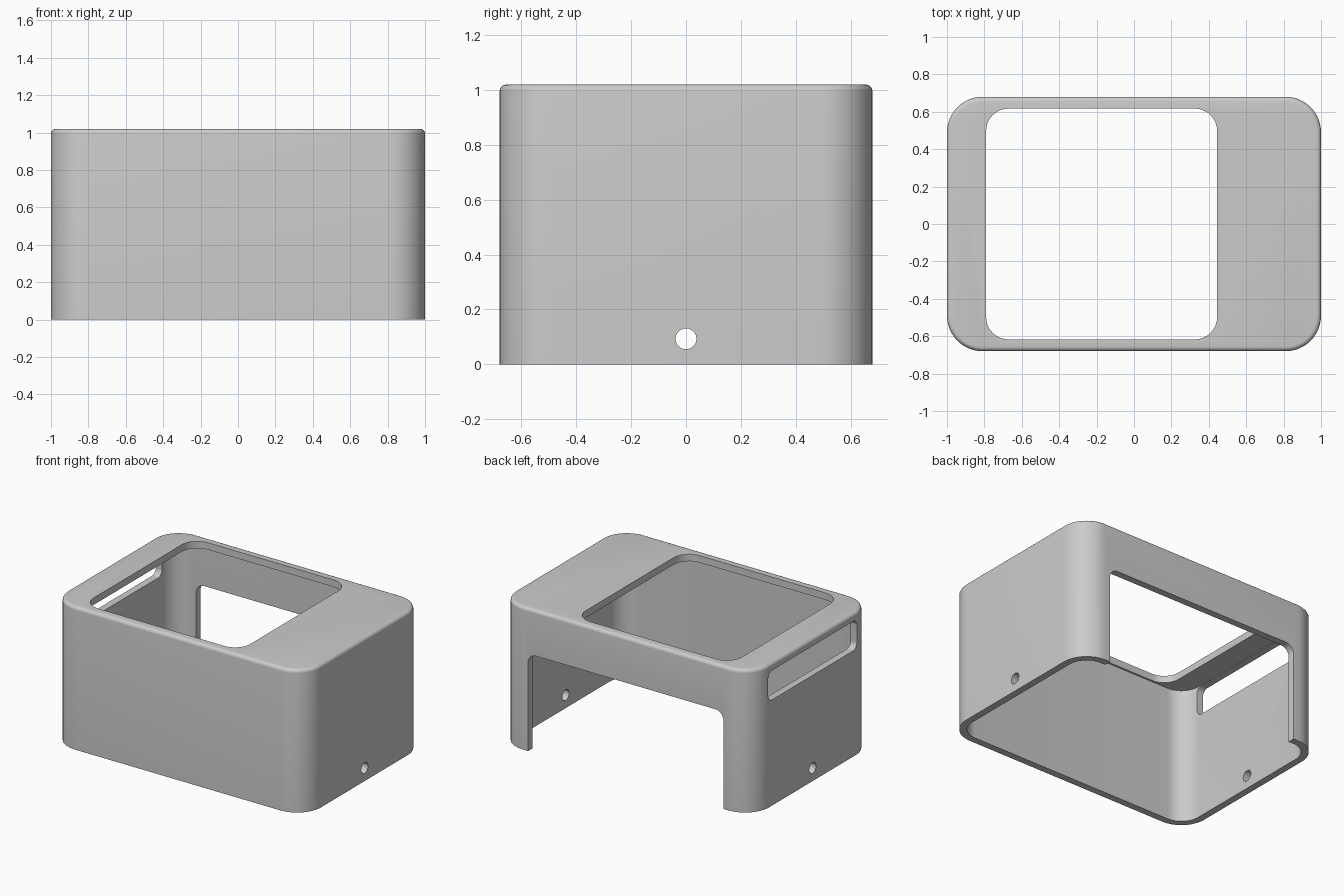
import bpy, bmesh
from math import sin, cos, pi, radians
from mathutils import Matrix, Vector

LENGTH, DEPTH, HEIGHT = 2.0, 1.36, 1.02
WALL, CORNER, FILLET = 0.05, 0.19, 0.025

if "Cube" in bpy.data.objects:
    bpy.data.objects.remove(bpy.data.objects["Cube"], do_unlink=True)

grey = bpy.data.materials.new("plain grey")
grey.use_nodes = True
colour = (0.6, 0.6, 0.6, 1)
grey.diffuse_color = colour
grey.node_tree.nodes["Principled BSDF"].inputs["Base Color"].default_value = colour


def rounded_rect(w, h, r, steps=12):
    """Counter-clockwise outline of a rounded rectangle centred on the origin."""
    points = []
    for i, (sx, sy) in enumerate([(1, 1), (-1, 1), (-1, -1), (1, -1)]):
        for k in range(steps + 1):
            a = (i + k / steps) * pi / 2
            points.append((sx * (w / 2 - r) + r * cos(a), sy * (h / 2 - r) + r * sin(a)))
    return points


def loft(name, w, h, r, levels, matrix=Matrix()):
    """Stack rounded rectangles at (inset, height) levels into a closed solid."""
    bm = bmesh.new()
    rings = [[bm.verts.new((x, y, z)) for x, y in rounded_rect(w - 2 * d, h - 2 * d, r - d)]
             for d, z in levels]
    n = len(rings[0])
    for low, high in zip(rings, rings[1:]):
        for i in range(n):
            j = (i + 1) % n
            bm.faces.new((low[i], low[j], high[j], high[i]))
    bm.faces.new(rings[0][::-1])
    bm.faces.new(rings[-1])
    bmesh.ops.transform(bm, matrix=matrix, verts=bm.verts)
    bmesh.ops.recalc_face_normals(bm, faces=bm.faces)
    mesh = bpy.data.meshes.new(name)
    bm.to_mesh(mesh)
    bm.free()
    mesh.materials.append(grey)
    obj = bpy.data.objects.new(name, mesh)
    bpy.context.collection.objects.link(obj)
    return obj


def place(x, y, z, axis="Z"):
    """Matrix that points a cutter along the given axis at a position."""
    turn = {"Z": Matrix(),
            "X": Matrix(((0, 0, 1, 0), (1, 0, 0, 0), (0, 1, 0, 0), (0, 0, 0, 1))),
            "Y": Matrix.Rotation(radians(90), 4, "X")}[axis]
    return Matrix.Translation(Vector((x, y, z))) @ turn


# Outer body with a rounded top rim
steps = 5
levels = [(0, 0)] + [(FILLET * (1 - cos(a)), HEIGHT - FILLET + FILLET * sin(a))
                     for a in [k / steps * pi / 2 for k in range(steps + 1)]]
cover = loft("cover_shell", LENGTH, DEPTH, CORNER, levels)

# Cutters: hollow inside, top window, side slot, rear opening, cable holes
through = [(0, -0.2), (0, 0.2)]
cutters = [
    loft("cavity_cutter", LENGTH - 2 * WALL, DEPTH - 2 * WALL, CORNER - WALL,
         [(0, -0.2), (0, HEIGHT - WALL)]),
    loft("top_window_cutter", 1.235, 1.234, 0.12, through, place(-0.173, 0, HEIGHT)),
    loft("side_slot_cutter", 1.0, 0.21, 0.045, through, place(-LENGTH / 2, 0, 0.86, "X")),
    loft("rear_opening_cutter", 1.544, 1.195, 0.065, through, place(0, DEPTH / 2, 0.0975, "Y")),
    loft("side_holes_cutter", 0.076, 0.076, 0.0379, [(0, -1.2), (0, 1.2)],
         place(0, 0, 0.093, "X")),
]
for cutter in cutters:
    cutter.hide_render = True
    mod = cover.modifiers.new(cutter.name, "BOOLEAN")
    mod.operation, mod.solver, mod.object = "DIFFERENCE", "EXACT", cutter

# Bake the cuts and drop the cutters
graph = bpy.context.evaluated_depsgraph_get()
finished = bpy.data.meshes.new_from_object(cover.evaluated_get(graph))
cover.modifiers.clear()
cover.data = finished
for cutter in cutters:
    bpy.data.objects.remove(cutter, do_unlink=True)

# Smooth curves, sharp edges
bpy.ops.object.select_all(action="DESELECT")
cover.select_set(True)
bpy.context.view_layer.objects.active = cover
bpy.ops.object.shade_smooth_by_angle(angle=radians(30))
